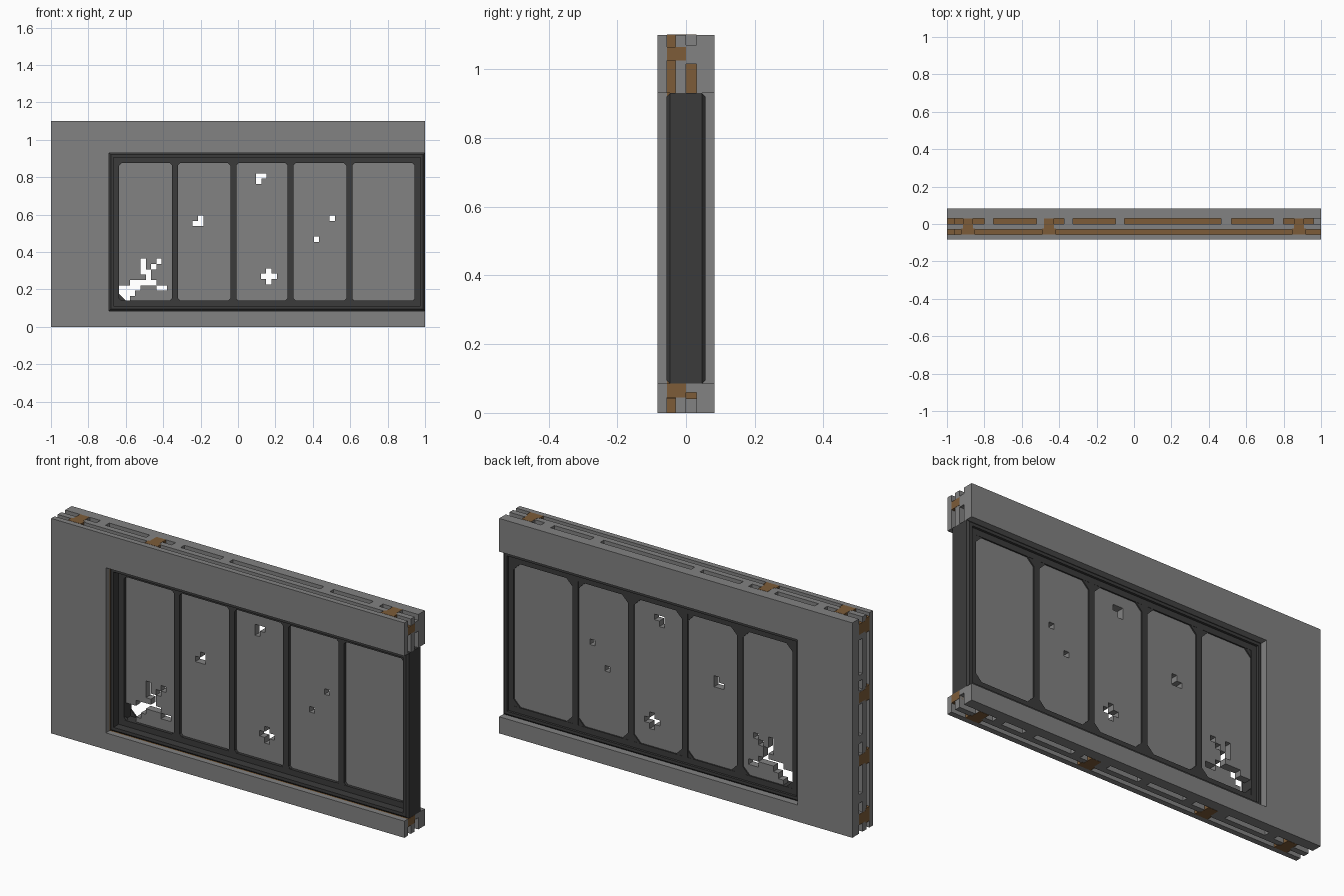
import bpy
import bmesh

if "Cube" in bpy.data.objects:
    bpy.data.objects.remove(bpy.data.objects["Cube"])


def material(name, rgb):
    m = bpy.data.materials.new(name)
    m.use_nodes = True
    m.diffuse_color = (*rgb, 1)
    m.node_tree.nodes["Principled BSDF"].inputs["Base Color"].default_value = (*rgb, 1)
    return m


GREY = material("concrete grey", (0.223, 0.223, 0.223))
DARK = material("frame charcoal", (0.044, 0.044, 0.044))
BROWN = material("core brown", (0.205, 0.107, 0.04))


def finish(name, bm, mat):
    bmesh.ops.recalc_face_normals(bm, faces=bm.faces)
    mesh = bpy.data.meshes.new(name)
    bm.to_mesh(mesh)
    bm.free()
    mesh.materials.append(mat)
    ob = bpy.data.objects.new(name, mesh)
    bpy.context.collection.objects.link(ob)
    return ob


def extrude_flat(bm, y0, y1):
    """Give thickness in y to the flat faces in bm."""
    res = bmesh.ops.extrude_face_region(bm, geom=bm.faces[:], use_keep_orig=True)
    verts = [g for g in res["geom"] if isinstance(g, bmesh.types.BMVert)]
    bmesh.ops.translate(bm, verts=verts, vec=(0, y1 - y0, 0))


def plates(name, outlines, y0, y1, mat):
    """Extrude x-z outlines from y0 to y1 as one object."""
    bm = bmesh.new()
    for pts in outlines:
        bm.faces.new([bm.verts.new((x, y0, z)) for x, z in pts])
    extrude_flat(bm, y0, y1)
    return finish(name, bm, mat)


def rect(x0, x1, z0, z1):
    return [(x0, z0), (x1, z0), (x1, z1), (x0, z1)]


# Main dimensions
HALF = 0.083
TOP = 1.1
WX, WZ0, WZ1 = -0.69, 0.085, 0.93      # window opening, open at the left end
DEPTH = 0.04                           # groove depth
GROOVE, RIB, SLOT = -0.055, -0.03, 0.03


# Wall layers, each a C-shaped outline
def wall_layer(name, y0, y1, mat, inset=0):
    a, r, t = -1 + inset, 1 - inset, TOP - inset
    plates(name, [[(a, inset), (r, inset), (r, WZ0), (WX, WZ0),
                   (WX, WZ1), (r, WZ1), (r, t), (a, t)]], y0, y1, mat)


wall_layer("wall_front_skin", -HALF, GROOVE, GREY)
wall_layer("groove_core", GROOVE, RIB, BROWN, DEPTH)
wall_layer("wall_middle_rib", RIB, 0, GREY)
wall_layer("slot_core", 0, SLOT, BROWN, DEPTH)
wall_layer("wall_back_skin", SLOT, HALF, GREY)


# Rim details: blocks between slots and brown patches bridging the groove
def rim_box(edge, a, b, proud=0):
    if edge == "top":
        return rect(a, b, TOP - DEPTH, TOP + proud)
    if edge == "bottom":
        return rect(a, b, -proud, DEPTH)
    if edge == "right":
        return rect(-1 - proud, -1 + DEPTH, a, b)
    return rect(1 - DEPTH, 1 + proud, a, b)


blocks = {
    "top": [(-.915, -.86), (-.8, -.75), (-.52, -.44), (-.375, -.325), (-.1, -.05),
            (.465, .52), (.745, .8), (.855, .91)],
    "bottom": [(-.915, -.86), (-.8, -.75), (-.52, -.42), (-.33, -.28), (-.07, -.02),
               (.16, .25), (.31, .36), (.58, .64), (.76, .81), (.855, .91)],
    "right": [(.045, .1), (.155, .2), (.345, .4), (.46, .5), (.66, .73),
              (.78, .81), (.99, 1.07)],
    "left": [(.06, WZ0), (1.015, 1.07)],
}
patches = {"top": [-.888, -.455, .883], "bottom": [-.885, -.43, .24, .883],
           "right": [.072, .372, .695, 1.045], "left": [.065, 1.045]}

for edge, spans in blocks.items():
    plates(edge + "_slot_blocks", [rim_box(edge, a, b) for a, b in spans], 0, SLOT, GREY)
    wide = .02 if edge == "left" else .037
    plates(edge + "_patch_base", [rim_box(edge, c - wide, c + wide, .001) for c in patches[edge]],
           GROOVE, RIB + .006, BROWN)
    if edge != "left":
        plates(edge + "_patch_neck", [rim_box(edge, c - .027, c + .027, .001) for c in patches[edge]],
               RIB, SLOT, BROWN)
    else:
        plates("left_patch_neck", [rim_box(edge, c - .02, c + .02, .001) for c in patches[edge]],
               RIB, 0, BROWN)

# Window frame: stepped profile (inset, y) swept round the opening
profile = [(0, -.047), (.01, -.057), (.025, -.057), (.025, -.015), (.055, -.015),
           (.055, .045), (.025, .045), (.025, .057), (.01, .057), (0, .047)]
bm = bmesh.new()
rings = [[bm.verts.new((x, y, z)) for x, z in rect(WX + i, 1 - i, WZ0 + i, WZ1 - i)]
         for i, y in profile]
for k, ring in enumerate(rings):
    prev = rings[k - 1]
    for j in range(4):
        bm.faces.new((prev[j - 1], prev[j], ring[j], ring[j - 1]))
finish("window_frame", bm, DARK)

# Mullions
PX0, PX1, PZ0, PZ1 = WX + .055, .945, WZ0 + .055, WZ1 - .055
centres = [-.337, -.025, .28, .595]
plates("mullions", [rect(c - .016, c + .016, PZ0, PZ1) for c in centres], -.015, .045, DARK)

# Corner gussets of every pane
lefts = [PX0] + [c + .016 for c in centres]
rights = [c - .016 for c in centres] + [PX1]


def gussets(name, size, y0, y1):
    shapes = []
    for x0, x1 in zip(lefts, rights):
        for x, sx in ((x0, size), (x1, -size)):
            for z, sz in ((PZ0, size), (PZ1, -size)):
                shapes.append([(x, z), (x + sx, z), (x, z + sz)])
    plates(name, shapes, y0, y1, DARK)


gussets("front_gussets", .012, -.014, .001)
gussets("back_gussets", .036, .037, .044)

# Panes with broken-out square cells: (left, top, rows)
CELL = 0.0284
breaks = [
    (PX0, .364, ["....#..#", "....#.#", "....##", ".....#", "..#####",
                 "####...##", "###", "##"]),
    (-.242, .595, [".#", "##"]),
    (.096, .82, ["##", "#"]),
    (.122, .312, [".#", "###", ".#"]),
    (.49, .595, ["#"]),
    (.405, .482, ["#"]),
]
holes = []
for left, top, rows in breaks:
    for r, row in enumerate(rows):
        for c, ch in enumerate(row):
            if ch == "#":
                x, z = left + c * CELL, top - r * CELL
                holes.append((x, x + CELL, z - CELL, z))


def grid_lines(lo, hi, values):
    inner = {round(v, 4) for v in values if lo + .001 < v < hi - .001}
    return sorted(inner | {lo, hi})


xs = grid_lines(PX0, PX1, [v for h in holes for v in h[:2]])
zs = grid_lines(PZ0, PZ1, [v for h in holes for v in h[2:]])
bm = bmesh.new()
grid = [[bm.verts.new((x, 0, z)) for z in zs] for x in xs]
for i in range(len(xs) - 1):
    for j in range(len(zs) - 1):
        x, z = (xs[i] + xs[i + 1]) / 2, (zs[j] + zs[j + 1]) / 2
        if not any(a < x < b and c < z < d for a, b, c, d in holes):
            bm.faces.new((grid[i][j], grid[i + 1][j], grid[i + 1][j + 1], grid[i][j + 1]))
bmesh.ops.delete(bm, geom=[v for v in bm.verts if not v.link_faces], context="VERTS")
extrude_flat(bm, 0, .038)
finish("broken_panes", bm, GREY)
